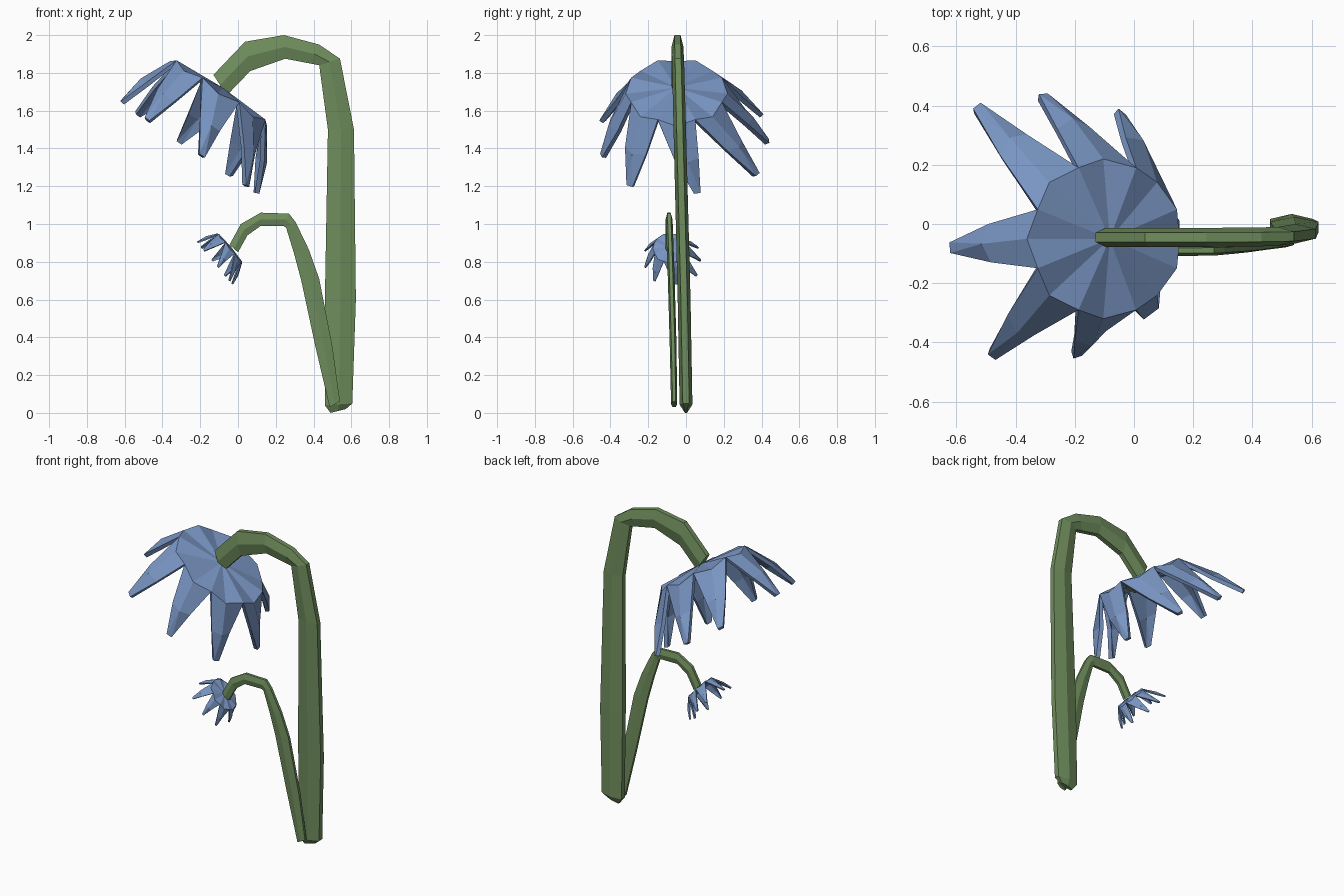
import bpy, bmesh, math
from mathutils import Matrix, Vector

if "Cube" in bpy.data.objects:
    bpy.data.objects.remove(bpy.data.objects["Cube"])


def material(name, rgb):
    m = bpy.data.materials.new(name)
    m.diffuse_color = (*rgb, 1)
    m.use_nodes = True
    m.node_tree.nodes["Principled BSDF"].inputs["Base Color"].default_value = m.diffuse_color
    return m


GREEN = material("stem_green", (0.16, 0.27, 0.11))
BLUE = material("petal_blue", (0.19, 0.30, 0.54))
YELLOW = material("core_yellow", (0.75, 0.55, 0.06))


def finish(bm, name, mat, recalc=True):
    if recalc:
        bmesh.ops.recalc_face_normals(bm, faces=bm.faces)
    me = bpy.data.meshes.new(name)
    bm.to_mesh(me)
    bm.free()
    me.materials.append(mat)
    ob = bpy.data.objects.new(name, me)
    bpy.context.collection.objects.link(ob)
    return ob


# Curved six-sided stem; each ring is (outer x, outer z, inner x, inner z, y, half depth)
def stem(name, rings):
    bm = bmesh.new()
    loops = []
    for ox, oz, ix, iz, y, h in rings:
        mx, mz = (ox + ix) / 2, (oz + iz) / 2
        pts = [(ox, y - h / 2, oz), (ox, y + h / 2, oz), (mx, y + h, mz),
               (ix, y + h / 2, iz), (ix, y - h / 2, iz), (mx, y - h, mz)]
        loops.append([bm.verts.new(p) for p in pts])
    for a, b in zip(loops, loops[1:]):
        for i in range(6):
            j = (i + 1) % 6
            bm.faces.new((a[i], a[j], b[j], b[i]))
    bm.faces.new(loops[0])
    bm.faces.new(loops[-1])
    finish(bm, name, GREEN)


stem("large_stem", [
    (0.57, 0.02, 0.49, 0.0, 0.0, 0.012), (0.605, 0.05, 0.46, 0.04, 0.0, 0.034),
    (0.624, 0.60, 0.46, 0.60, -0.01, 0.034), (0.614, 1.50, 0.476, 1.50, -0.033, 0.033),
    (0.54, 1.875, 0.43, 1.84, -0.042, 0.032), (0.43, 1.95, 0.38, 1.85, -0.044, 0.032),
    (0.243, 2.0, 0.25, 1.875, -0.045, 0.032), (0.037, 1.965, 0.065, 1.81, -0.045, 0.032),
    (-0.13, 1.79, -0.06, 1.68, -0.045, 0.032)])

stem("small_stem", [
    (0.54, 0.06, 0.485, 0.03, -0.063, 0.016), (0.50, 0.35, 0.41, 0.35, -0.068, 0.018),
    (0.43, 0.71, 0.335, 0.70, -0.078, 0.018), (0.375, 0.865, 0.295, 0.85, -0.083, 0.018),
    (0.305, 1.01, 0.255, 0.98, -0.088, 0.018), (0.27, 1.055, 0.24, 0.99, -0.089, 0.018),
    (0.12, 1.06, 0.12, 0.99, -0.09, 0.018), (0.015, 1.0, 0.05, 0.94, -0.09, 0.018),
    (-0.045, 0.89, 0.0, 0.85, -0.09, 0.018)])

# Petal tips in the flower's own plane, counter-clockwise
TIPS = [(0.47, 0.11), (0.29, 0.43), (-0.03, 0.49), (-0.30, 0.45),
        (-0.41, -0.03), (-0.24, -0.40), (0.11, -0.40), (0.40, -0.25)]


def flower(name, center, tilt, scale):
    xf = Matrix.Translation(center) @ Matrix.Rotation(math.radians(tilt), 4, 'Y') @ Matrix.Scale(scale, 4)
    bm = bmesh.new()
    # Crown: shallow dome with a rim of eight notches
    top = bm.verts.new((0, 0, 0.015))
    rim, mid = [], []
    for k in range(8):
        a = math.radians(45 * k - 22.5)
        rim.append(bm.verts.new((0.306 * math.cos(a), 0.26 * math.sin(a), 0)))
        b = math.radians(45 * k)
        mid.append(bm.verts.new((0.31 * math.cos(b), 0.27 * math.sin(b), -0.025)))
    for k in range(8):
        bm.faces.new((top, rim[k], mid[k]))
        bm.faces.new((top, mid[k], rim[(k + 1) % 8]))
    # Petals: folded tapering blades with blunt tips
    for k, (u, v) in enumerate(TIPS):
        l, m, r = rim[k], mid[k], rim[(k + 1) % 8]
        tip = Vector((u, v, -0.345))
        side = Vector((-v, u, 0)).normalized()
        out = Vector((u, v, 0)).normalized()
        c = m.co.lerp(tip, 0.5) + out * 0.015
        lm = bm.verts.new(c - side * 0.065 - out * 0.02)
        rm = bm.verts.new(c + side * 0.065 - out * 0.02)
        cm = bm.verts.new(c + out * 0.012)
        lt, rt = bm.verts.new(tip - side * 0.018), bm.verts.new(tip + side * 0.018)
        for f in ((l, lm, cm, m), (m, cm, rm, r), (lm, lt, cm), (cm, lt, rt), (cm, rt, rm)):
            bm.faces.new(f)
    bm.transform(xf)
    ob = finish(bm, name + "_petals", BLUE, recalc=False)
    s = ob.modifiers.new("thickness", 'SOLIDIFY')
    s.thickness = 0.025 * scale
    s.offset = -1

    # Yellow core under the crown
    bm = bmesh.new()
    bmesh.ops.create_cone(bm, cap_ends=True, segments=8, radius1=0.07, radius2=0.11, depth=0.05,
                          matrix=Matrix.Translation((0, 0, -0.045)))
    bm.transform(xf)
    finish(bm, name + "_core", YELLOW)


flower("large_flower", (-0.09, -0.05, 1.71), 33.7, 1.0)
flower("small_flower", (-0.04, -0.085, 0.875), 50, 0.335)
